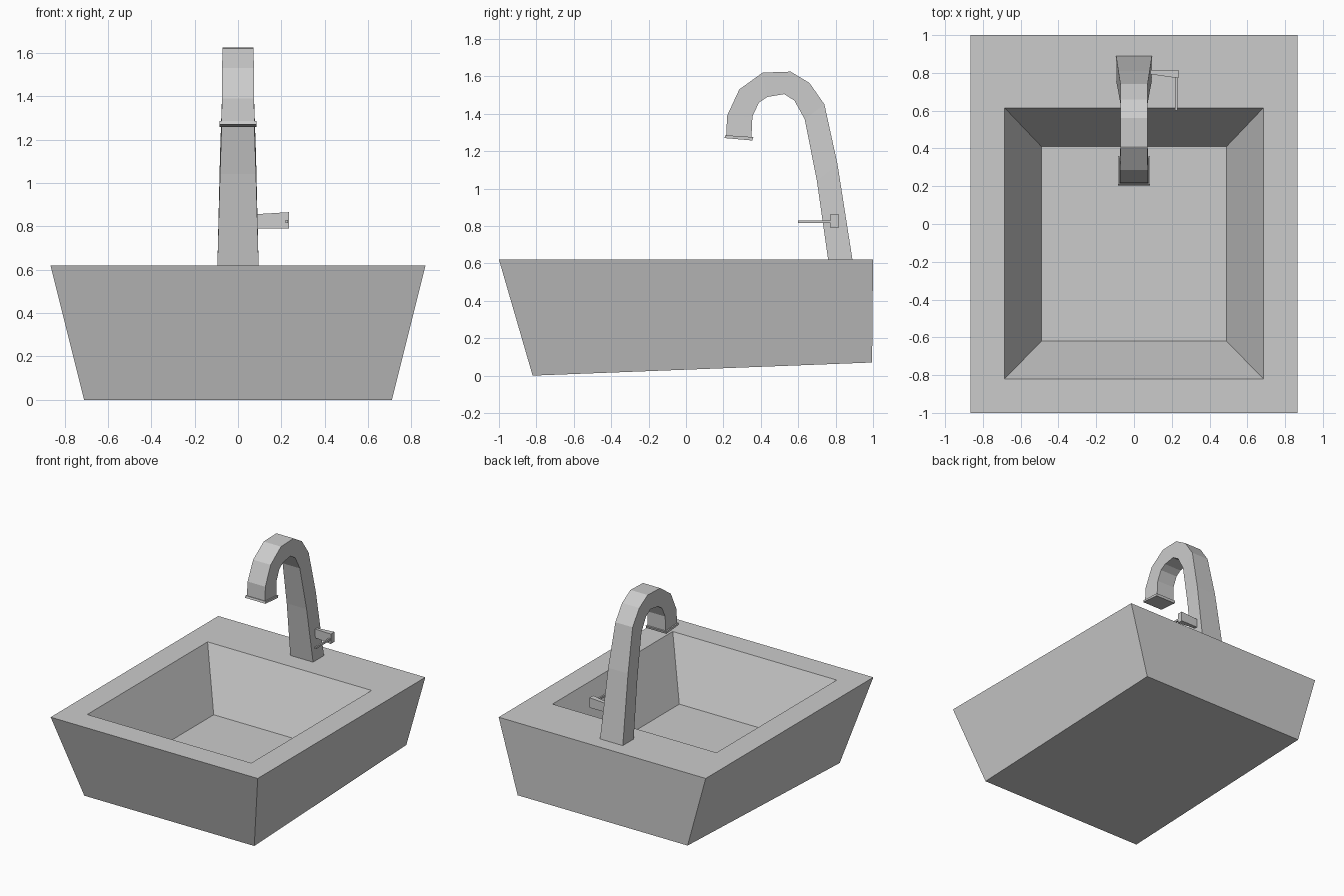
import bpy, bmesh

cube = bpy.data.objects.get("Cube")
if cube:
    bpy.data.objects.remove(cube, do_unlink=True)

grey = bpy.data.materials.new("plain grey")
grey.use_nodes = True
grey.diffuse_color = (0.6, 0.6, 0.6, 1)
grey.node_tree.nodes["Principled BSDF"].inputs["Base Color"].default_value = (0.6, 0.6, 0.6, 1)


def rect(x, y0, y1, z0, z1):
    """Ring of four corners, symmetric in x, with a front and a back height."""
    return [(-x, y0, z0), (x, y0, z0), (x, y1, z1), (-x, y1, z1)]


def loft(name, rings):
    """Join four-sided rings into a closed, flat-shaded solid."""
    bm = bmesh.new()
    loops = [[bm.verts.new(p) for p in ring] for ring in rings]
    for a, b in zip(loops, loops[1:]):
        for i in range(4):
            j = (i + 1) % 4
            bm.faces.new((a[i], a[j], b[j], b[i]))
    bm.faces.new(loops[0][::-1])
    bm.faces.new(loops[-1])
    bmesh.ops.recalc_face_normals(bm, faces=bm.faces)
    mesh = bpy.data.meshes.new(name)
    bm.to_mesh(mesh)
    bm.free()
    mesh.materials.append(grey)
    obj = bpy.data.objects.new(name, mesh)
    bpy.context.collection.objects.link(obj)
    return obj


# Basin: sloping underside, outer walls, rim, inner walls, floor
loft("basin", [
    rect(0.71, -0.82, 0.995, 0.0, 0.07),
    rect(0.865, -1.0, 1.0, 0.62, 0.62),
    rect(0.685, -0.82, 0.615, 0.62, 0.62),
    rect(0.49, -0.62, 0.41, 0.20, 0.20),
])

# Spout: half width, then inner and outer (y, z) at each bend
bends = [
    (0.095, (0.76, 0.62), (0.89, 0.62)),
    (0.083, (0.70, 1.04), (0.81, 1.13)),
    (0.072, (0.635, 1.37), (0.74, 1.45)),
    (0.072, (0.58, 1.47), (0.66, 1.565)),
    (0.072, (0.525, 1.505), (0.56, 1.625)),
    (0.072, (0.435, 1.49), (0.41, 1.62)),
    (0.073, (0.39, 1.46), (0.285, 1.53)),
    (0.074, (0.355, 1.385), (0.22, 1.39)),
    (0.076, (0.35, 1.275), (0.215, 1.285)),
]
loft("spout", [rect(w, a[0], b[0], a[1], b[1]) for w, a, b in bends])

# Lip around the spout outlet
loft("spout_lip", [
    rect(0.085, 0.21, 0.36, 1.285, 1.275),
    rect(0.085, 0.205, 0.355, 1.27, 1.257),
])


def side_ring(x, y0, y1, z0, z1):
    return [(x, y0, z0), (x, y1, z0), (x, y1, z1), (x, y0, z1)]


# Tap handle and its thin lever
loft("handle", [
    side_ring(0.07, 0.795, 0.815, 0.79, 0.855),
    side_ring(0.235, 0.772, 0.815, 0.79, 0.865),
])
loft("lever", [
    side_ring(0.218, 0.60, 0.785, 0.815, 0.83),
    side_ring(0.23, 0.60, 0.785, 0.815, 0.83),
])
